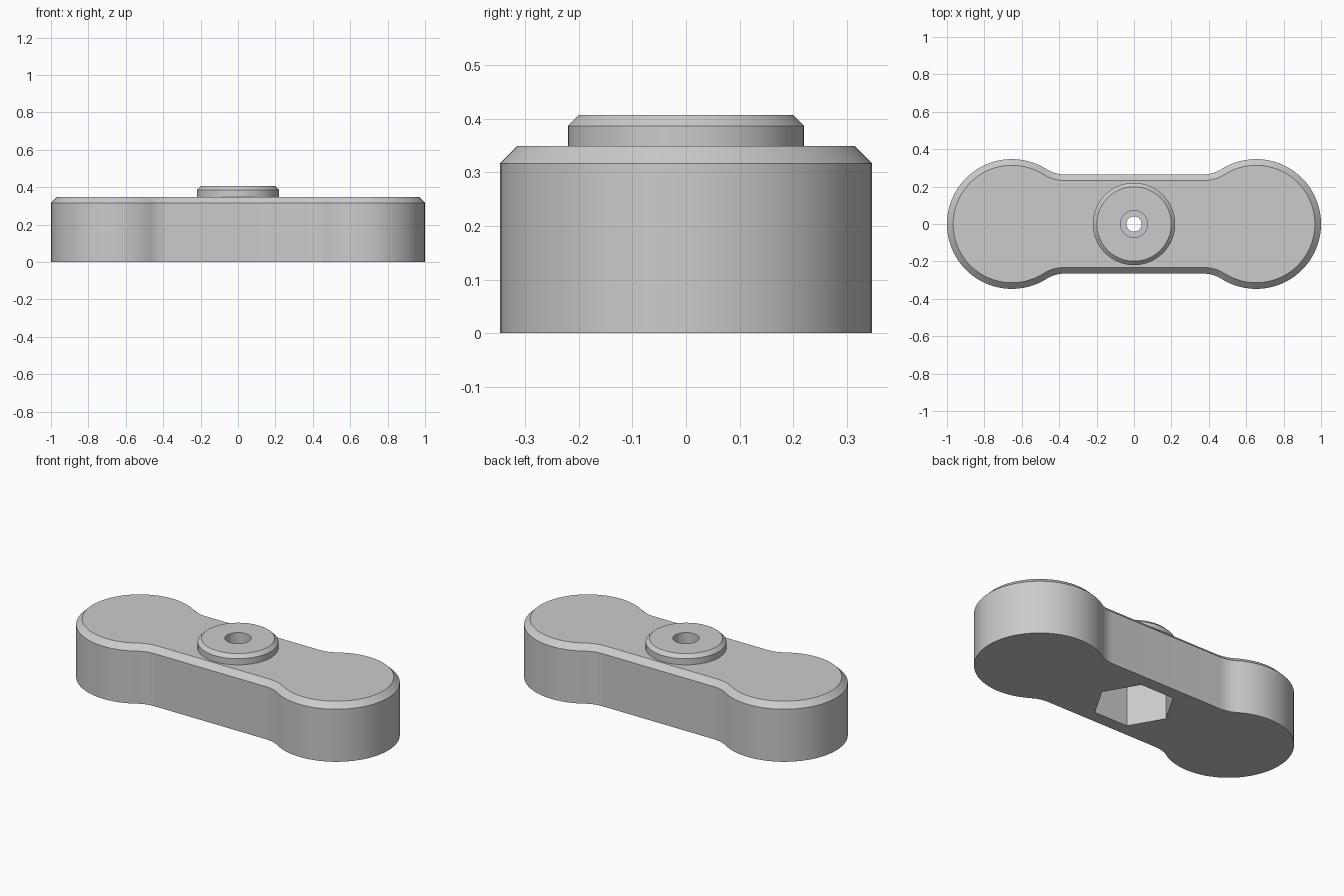
import bpy
import bmesh
from math import atan2, cos, hypot, pi, radians, sin, sqrt

cube = bpy.data.objects.get("Cube")
if cube:
    bpy.data.objects.remove(cube, do_unlink=True)

LOBE_R, NECK, FILLET = 0.347, 0.265, 0.18
LOBE_X = 1 - LOBE_R
FILLET_Y = NECK + FILLET
FILLET_X = LOBE_X - sqrt((LOBE_R + FILLET) ** 2 - FILLET_Y ** 2)
BODY_TOP, CHAMFER = 0.349, 0.033
HOLE_R, BORE_R, HEX_R = 0.072, 0.041, 0.22

grey = bpy.data.materials.new("Plain grey")
grey.use_nodes = True
grey.diffuse_color = (0.6, 0.6, 0.6, 1)
grey.node_tree.nodes["Principled BSDF"].inputs["Base Color"].default_value = (0.6, 0.6, 0.6, 1)


def arc(cx, cy, r, start, end, n):
    steps = [start + (end - start) * i / n for i in range(n + 1)]
    return [(cx + r * cos(a), cy + r * sin(a)) for a in steps]


def circle(r, n=64):
    return arc(0, 0, r, 0, 2 * pi, n)[:-1]


def outline(inset):
    """Two round lobes joined by a straight neck with filleted corners."""
    turn = atan2(FILLET_Y, FILLET_X - LOBE_X)
    quarter = arc(LOBE_X, 0, LOBE_R - inset, 0, turn, 28)
    quarter += arc(FILLET_X, FILLET_Y, FILLET + inset, turn + pi, 1.5 * pi, 8)[1:]
    half = quarter + [(-x, y) for x, y in reversed(quarter)]
    return half + [(x, -y) for x, y in reversed(half[1:-1])]


def loft(name, layers, closed=False):
    """Skin a stack of (outline, height) rings; cap it, or close it into a ring."""
    bm = bmesh.new()
    rings = [[bm.verts.new((x, y, z)) for x, y in pts] for pts, z in layers]
    pairs = list(zip(rings, rings[1:]))
    if closed:
        pairs.append((rings[-1], rings[0]))
    else:
        bm.faces.new(rings[0])
        bm.faces.new(rings[-1])
    for low, high in pairs:
        n = len(low)
        for i in range(n):
            j = (i + 1) % n
            bm.faces.new((low[i], low[j], high[j], high[i]))
    bmesh.ops.recalc_face_normals(bm, faces=bm.faces)
    mesh = bpy.data.meshes.new(name)
    bm.to_mesh(mesh)
    bm.free()
    mesh.materials.append(grey)
    obj = bpy.data.objects.new(name, mesh)
    bpy.context.collection.objects.link(obj)
    return obj


def activate(obj):
    bpy.ops.object.select_all(action="DESELECT")
    obj.select_set(True)
    bpy.context.view_layer.objects.active = obj


def cut(obj, cutter):
    cutter.hide_render = True
    activate(obj)
    mod = obj.modifiers.new("cut", "BOOLEAN")
    mod.operation = "DIFFERENCE"
    mod.solver = "EXACT"
    mod.object = cutter
    bpy.ops.object.modifier_apply(modifier=mod.name)
    bpy.data.objects.remove(cutter, do_unlink=True)


# Handle body with a chamfered top edge
body = loft("handle_body", [(outline(0), 0), (outline(0), BODY_TOP - CHAMFER),
                            (outline(CHAMFER), BODY_TOP)])

# Hexagonal nut pocket underneath, small bore, wider hole from the top
cut(body, loft("pocket_cutter", [(circle(HEX_R, 6), -0.1), (circle(HEX_R, 6), 0.27)]))
cut(body, loft("bore_cutter", [(circle(BORE_R), 0.2), (circle(BORE_R), 0.5)]))
cut(body, loft("hole_cutter", [(circle(HOLE_R), 0.3), (circle(HOLE_R), 0.5)]))

# Raised hub ring with a chamfered rim
hub = loft("hub_ring", [(circle(HOLE_R), BODY_TOP), (circle(0.22), BODY_TOP),
                        (circle(0.22), 0.386), (circle(0.199), 0.407),
                        (circle(HOLE_R), 0.407)], closed=True)

for part in (body, hub):
    activate(part)
    bpy.ops.object.shade_smooth_by_angle(angle=radians(30))
